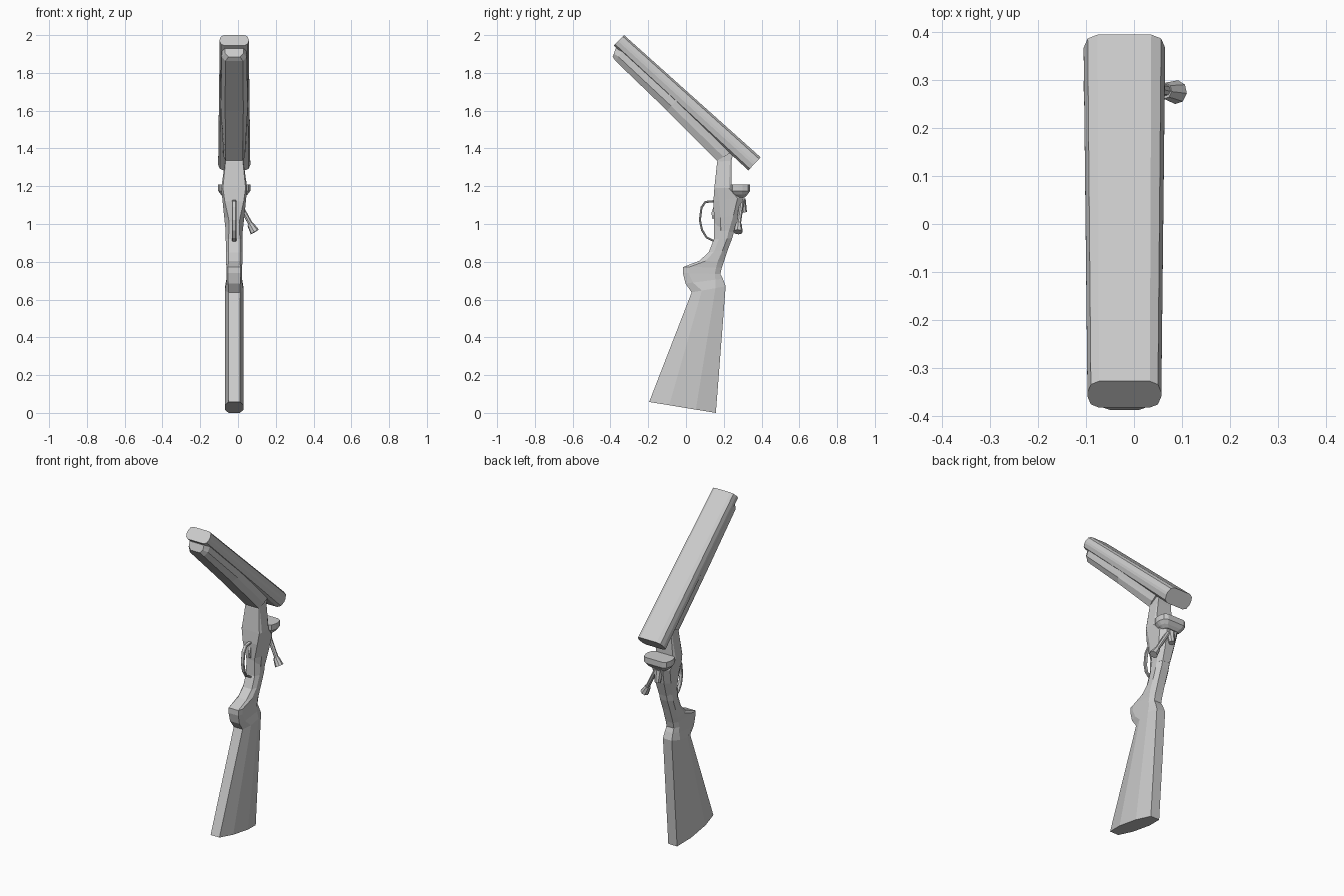
import bpy, bmesh, math
from mathutils import Vector

CX = -0.02  # mirror plane of the gun


def finish(name, bm):
    bmesh.ops.recalc_face_normals(bm, faces=bm.faces)
    me = bpy.data.meshes.new(name)
    bm.to_mesh(me)
    bm.free()
    ob = bpy.data.objects.new(name, me)
    bpy.context.collection.objects.link(ob)
    return ob


def loft(name, stations, n=1):
    """Skin chamfered sections. Station: front y,z, rear y,z, half width,
    front flat half width, rear flat half width, corner depth fraction."""
    bm = bmesh.new()
    rings = []
    for py, pz, qy, qz, w, wp, wq, t in stations:
        side = []
        for flat, rear in ((wp, False), (wq, True)):
            arc = []
            for k in range(n + 1):
                a = math.pi / 2 * k / n
                f = t * (1 - math.cos(a))
                arc.append((flat + (w - flat) * math.sin(a), 1 - f if rear else f))
            side += arc[::-1] if rear else arc
        loop = side + [(-x, f) for x, f in reversed(side)]
        rings.append([bm.verts.new((CX + x, py + (qy - py) * f, pz + (qz - pz) * f))
                      for x, f in loop])
    for a, b in zip(rings, rings[1:]):
        for i in range(len(a)):
            j = (i + 1) % len(a)
            bm.faces.new((a[i], a[j], b[j], b[i]))
    bm.faces.new(rings[0])
    bm.faces.new(rings[-1])
    return finish(name, bm)


def rod(name, a, b, r1, r2, sides=8):
    a, b = Vector(a), Vector(b)
    bm = bmesh.new()
    bmesh.ops.create_cone(bm, cap_ends=True, segments=sides, radius1=r1, radius2=r2,
                          depth=(b - a).length)
    ob = finish(name, bm)
    ob.rotation_euler = (b - a).to_track_quat('Z', 'Y').to_euler()
    ob.location = (a + b) / 2
    return ob


# Side-by-side barrels, tipped open
loft("barrels", [
    (-0.383, 1.945, -0.328, 2.0, 0.077, 0.053, 0.053, 0.42),
    (0.330, 1.284, 0.395, 1.353, 0.085, 0.056, 0.056, 0.42)], n=2)

# Fore-end under the barrels
loft("fore_end", [
    (-0.388, 1.885, -0.372, 1.93, 0.048, 0.03, 0.048, 0.4),
    (-0.372, 1.862, -0.335, 1.92, 0.066, 0.047, 0.066, 0.4),
    (-0.10, 1.60, -0.045, 1.66, 0.072, 0.048, 0.07, 0.4),
    (0.165, 1.335, 0.25, 1.385, 0.056, 0.045, 0.06, 0.4)])

# Receiver with flared sides
loft("receiver", [
    (0.19, 1.39, 0.25, 1.37, 0.048, 0.046, 0.046, 0.1),
    (0.165, 1.33, 0.24, 1.335, 0.048, 0.046, 0.046, 0.1),
    (0.15, 1.19, 0.24, 1.19, 0.069, 0.06, 0.06, 0.15),
    (0.145, 1.12, 0.305, 1.14, 0.062, 0.05, 0.035, 0.2),
    (0.148, 1.03, 0.285, 1.05, 0.053, 0.03, 0.03, 0.25),
    (0.155, 0.95, 0.255, 0.96, 0.044, 0.02, 0.025, 0.3)])

# Standing breech face
loft("breech_block", [
    (0.235, 1.21, 0.34, 1.21, 0.085, 0.055, 0.055, 0.4),
    (0.235, 1.175, 0.34, 1.175, 0.085, 0.055, 0.055, 0.4),
    (0.25, 1.155, 0.325, 1.155, 0.07, 0.045, 0.045, 0.4),
    (0.26, 1.14, 0.31, 1.14, 0.05, 0.03, 0.03, 0.4)], n=2)

# Grip and butt stock in one skin
loft("stock", [
    (0.15, 1.05, 0.28, 1.06, 0.045, 0.025, 0.025, 0.28),
    (0.148, 0.92, 0.245, 0.925, 0.045, 0.03, 0.025, 0.28),
    (0.12, 0.85, 0.22, 0.86, 0.044, 0.03, 0.025, 0.28),
    (0.07, 0.805, 0.20, 0.80, 0.044, 0.03, 0.025, 0.25),
    (-0.015, 0.772, 0.19, 0.77, 0.041, 0.033, 0.025, 0.15),
    (-0.016, 0.74, 0.182, 0.735, 0.041, 0.033, 0.025, 0.15),
    (-0.003, 0.685, 0.195, 0.71, 0.042, 0.032, 0.027, 0.2),
    (0.03, 0.638, 0.21, 0.67, 0.05, 0.03, 0.03, 0.3),
    (-0.195, 0.058, 0.158, 0.0, 0.05, 0.03, 0.03, 0.3)])

# Trigger guard strap: outer and inner line
outer = [(0.155, 1.127), (0.10, 1.122), (0.077, 1.09), (0.068, 1.02),
         (0.08, 0.965), (0.105, 0.925), (0.155, 0.90)]
inner = [(0.155, 1.116), (0.105, 1.111), (0.087, 1.085), (0.079, 1.02),
         (0.09, 0.97), (0.112, 0.934), (0.155, 0.912)]
loft("trigger_guard", [(*o, *i, 0.011, 0.008, 0.008, 0.3) for o, i in zip(outer, inner)])

# Trigger
loft("trigger", [
    (0.148, 1.10, 0.17, 1.10, 0.007, 0.005, 0.005, 0.3),
    (0.135, 1.06, 0.155, 1.06, 0.007, 0.005, 0.005, 0.3),
    (0.138, 1.03, 0.146, 1.025, 0.006, 0.004, 0.004, 0.3)])

# Opening lever with knob
rod("lever_arm", (0.0, 0.295, 1.12), (0.075, 0.277, 0.985), 0.013, 0.012)
rod("lever_knob", (0.064, 0.278, 1.0), (0.089, 0.275, 0.958), 0.017, 0.025)
rod("lever_hub", (CX, 0.29, 1.13), (CX, 0.305, 1.06), 0.026, 0.018)
